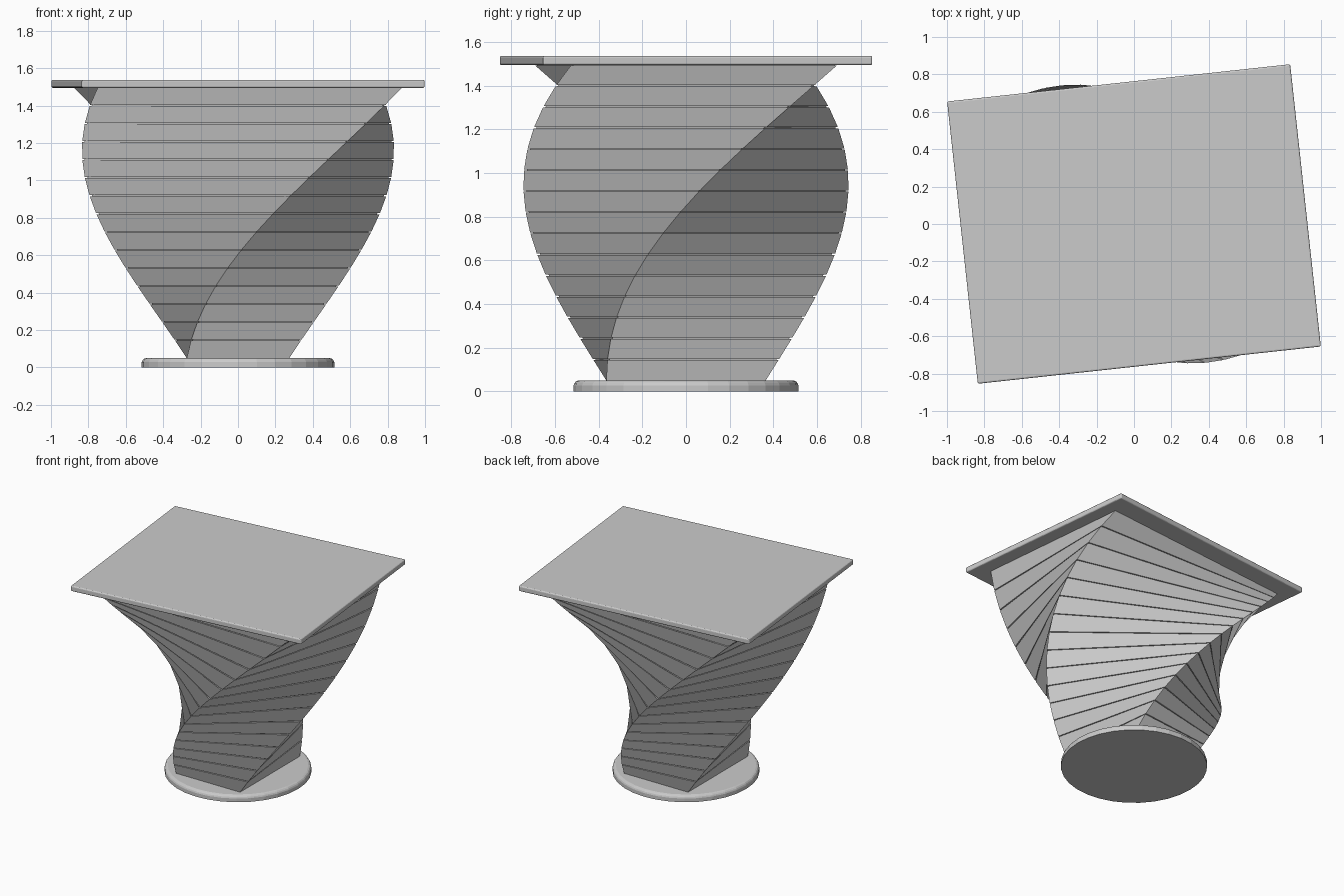
import bpy, bmesh, math

if "Cube" in bpy.data.objects:
    bpy.data.objects.remove(bpy.data.objects["Cube"])

SLATS = 15
Z0, Z1 = 0.05, 1.497
GAP, INSET = 0.004, 0.010


def add_bevel(obj, width, segments):
    mod = obj.modifiers.new("bevel", 'BEVEL')
    mod.width = width
    mod.segments = segments
    mod.limit_method = 'ANGLE'
    mod.angle_limit = math.radians(40)


def section(t, inset=0.0):
    """Rectangle that grows and turns as t goes from bottom (0) to top (1)."""
    a = 0.365 + 0.453 * t
    b = a * 0.75
    a, b = a - inset, b - inset
    ang = math.radians(-90 + 96 * t)
    c, s = math.cos(ang), math.sin(ang)
    z = Z0 + (Z1 - Z0) * t
    return [(x * c - y * s, x * s + y * c, z)
            for x, y in ((a, b), (-a, b), (-a, -b), (a, -b))]


# Twisted body: stacked tapering slats separated by fine grooves
bm = bmesh.new()
rings = []
for i in range(SLATS):
    t0, t1 = i / SLATS, (i + 1) / SLATS
    rings += [section(t0, INSET if i else 0), section(t0 + GAP / 2, INSET if i else 0),
              section(t0 + GAP / 2), section(t1 - GAP / 2),
              section(t1 - GAP / 2, INSET)]
rings.append(section(1, INSET))
loops = [[bm.verts.new(p) for p in ring] for ring in rings]
for lo, hi in zip(loops, loops[1:]):
    for k in range(4):
        n = (k + 1) % 4
        bm.faces.new((lo[k], lo[n], hi[n], hi[k]))
bm.faces.new(loops[0][::-1])
bm.faces.new(loops[-1])
bmesh.ops.remove_doubles(bm, verts=bm.verts, dist=1e-5)
bmesh.ops.recalc_face_normals(bm, faces=bm.faces)
mesh = bpy.data.meshes.new("twisted_body")
bm.to_mesh(mesh)
bm.free()
body = bpy.data.objects.new("twisted_body", mesh)
bpy.context.collection.objects.link(body)

# Round base disc with a rounded upper rim
profile = [(0.515, 0.0), (0.515, 0.028), (0.511, 0.038), (0.504, 0.046), (0.493, 0.05)]
SIDES = 32
bm = bmesh.new()
loops = [[bm.verts.new((r * math.cos(2 * math.pi * k / SIDES),
                        r * math.sin(2 * math.pi * k / SIDES), z))
          for k in range(SIDES)] for r, z in profile]
for lo, hi in zip(loops, loops[1:]):
    for k in range(SIDES):
        n = (k + 1) % SIDES
        bm.faces.new((lo[k], lo[n], hi[n], hi[k]))
bm.faces.new(loops[0][::-1])
bm.faces.new(loops[-1])
mesh = bpy.data.meshes.new("base_disc")
bm.to_mesh(mesh)
bm.free()
base = bpy.data.objects.new("base_disc", mesh)
bpy.context.collection.objects.link(base)

# Thin top slab, aligned with the end of the twist
bpy.ops.mesh.primitive_cube_add(size=1, location=(0, 0, 1.516),
                                rotation=(0, 0, math.radians(6.2)))
top = bpy.context.object
top.name = "top_slab"
top.scale = (1.845, 1.518, 0.042)
bpy.ops.object.transform_apply(location=False, rotation=False, scale=True)
add_bevel(top, 0.009, 3)
